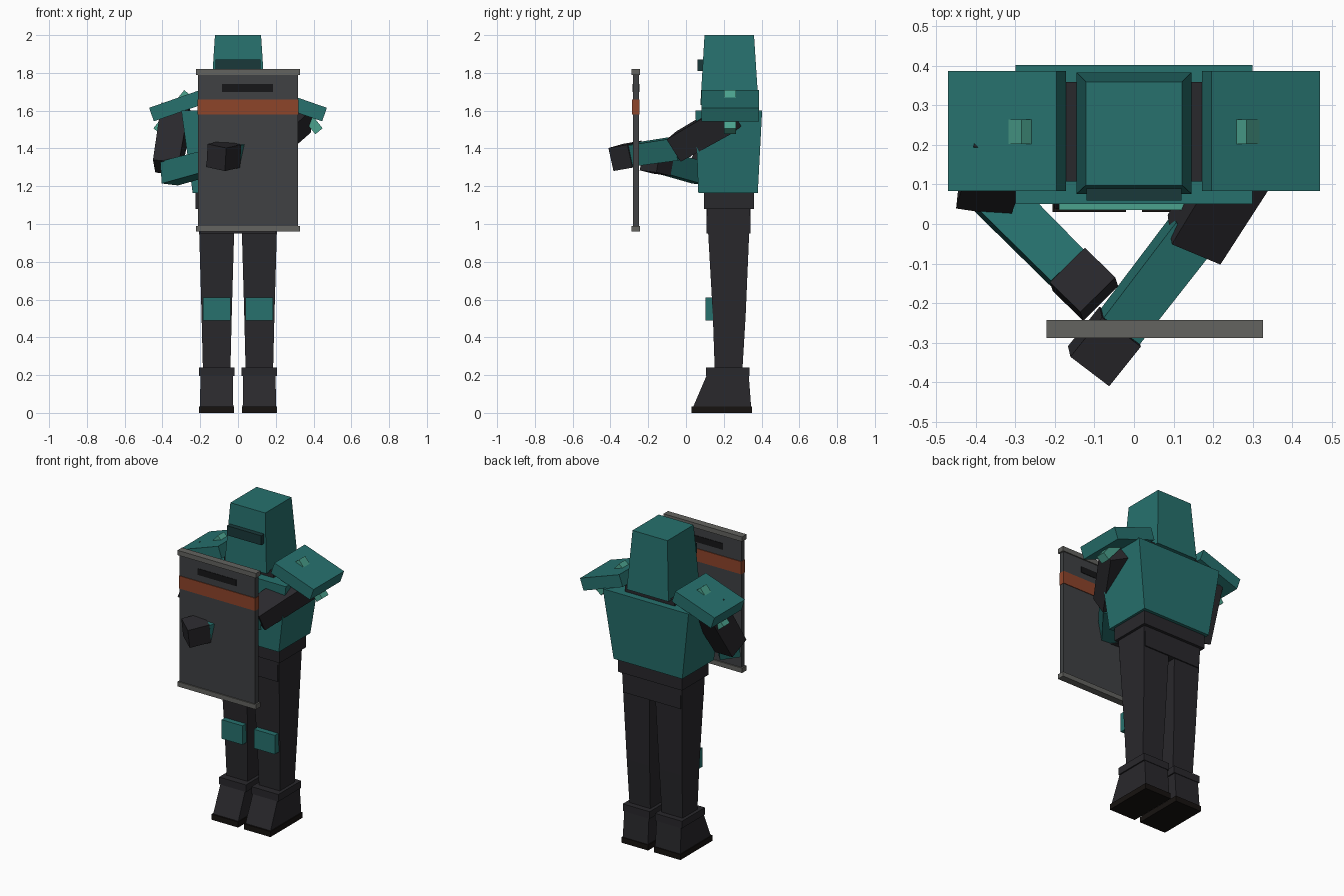
import bpy, bmesh, math
from mathutils import Vector, Matrix

if "Cube" in bpy.data.objects:
    bpy.data.objects.remove(bpy.data.objects["Cube"])


def mat(name, r, g, b):
    m = bpy.data.materials.new(name)
    m.diffuse_color = (r, g, b, 1)
    m.use_nodes = True
    m.node_tree.nodes["Principled BSDF"].inputs["Base Color"].default_value = m.diffuse_color
    return m


TEAL = mat("teal", 0.02, 0.165, 0.155)
LIGHT = mat("light_teal", 0.07, 0.36, 0.27)
DARK = mat("dark_cloth", 0.022, 0.021, 0.025)
VISOR = mat("visor", 0.01, 0.04, 0.042)
SOLE = mat("sole", 0.008, 0.006, 0.005)
PLATE = mat("shield_grey", 0.05, 0.053, 0.057)
TRIM = mat("trim_grey", 0.125, 0.125, 0.115)
ORANGE = mat("orange", 0.27, 0.058, 0.023)
BLACK = mat("black", 0.008, 0.008, 0.009)


def loft(name, material, sections, matrix=None):
    """Stack of rectangles (z, x0, x1, y0, y1) joined into a closed solid."""
    bm = bmesh.new()
    rings = []
    for z, x0, x1, y0, y1 in sections:
        rings.append([bm.verts.new(p) for p in
                      ((x0, y0, z), (x1, y0, z), (x1, y1, z), (x0, y1, z))])
    bm.faces.new(rings[0][::-1])
    bm.faces.new(rings[-1])
    for a, b in zip(rings, rings[1:]):
        for i in range(4):
            j = (i + 1) % 4
            bm.faces.new((a[i], a[j], b[j], b[i]))
    if matrix:
        bm.transform(matrix)
    bmesh.ops.recalc_face_normals(bm, faces=bm.faces)
    me = bpy.data.meshes.new(name)
    bm.to_mesh(me)
    bm.free()
    me.materials.append(material)
    ob = bpy.data.objects.new(name, me)
    bpy.context.collection.objects.link(ob)
    return ob


def box(name, material, x0, x1, y0, y1, z0, z1):
    return loft(name, material, [(z0, x0, x1, y0, y1), (z1, x0, x1, y0, y1)])


def limb(name, material, a, b, w0, w1, roll=0):
    """Square bar from a to b, widths w0 to w1, rolled about its axis."""
    a, b = Vector(a), Vector(b)
    d = (b - a).normalized()
    side = d.cross(Vector((0, 0, 1))).normalized()
    up = side.cross(d)
    rot = Matrix((side, up, d)).transposed().to_4x4()
    m = Matrix.Translation(a) @ rot @ Matrix.Rotation(math.radians(roll), 4, 'Z')
    h0, h1, n = w0 / 2, w1 / 2, (b - a).length
    return loft(name, material, [(0, -h0, h0, -h0, h0), (n, -h1, h1, -h1, h1)], m)


# Head
loft("helmet", TEAL, [(1.63, -.146, .146, .076, .384), (2.0, -.122, .122, .098, .36)])
box("visor", VISOR, -.12, .12, .06, .12, 1.81, 1.87)
box("collar", DARK, -.173, .173, .108, .36, 1.56, 1.64)

# Body
loft("torso", TEAL, [(1.165, -.24, .24, .065, .38), (1.6, -.30, .30, .05, .403)])
box("chest_strip", LIGHT, -.19, .19, .035, .08, 1.40, 1.46)
box("belt", DARK, -.225, .225, .095, .36, 1.08, 1.165)
box("pelvis", DARK, -.20, .20, .108, .342, .95, 1.09)

for s, label in ((-1, "left"), (1, "right")):
    # Leg, knee pad and boot
    c = s * .113
    loft(label + "_leg", DARK, [(.2, c - .072, c + .072, .153, .297),
                                (.52, c - .08, c + .08, .142, .316),
                                (1.08, c - .096, c + .096, .11, .34)])
    box(label + "_knee_pad", TEAL, c - .073, c + .073, .102, .16, .49, .61)
    loft(label + "_boot", DARK, [(.03, c - .088, c + .088, .037, .345),
                                 (.2, c - .086, c + .086, .11, .332)])
    box(label + "_boot_cuff", DARK, c - .094, c + .094, .107, .336, .195, .24)
    box(label + "_sole", SOLE, c - .093, c + .093, .03, .35, 0, .035)
    # Tilted shoulder plate with a peg through it
    m = Matrix.Translation((s * .321, .235, 1.627)) @ \
        Matrix.Rotation(s * math.radians(19.2), 4, 'Y')
    loft(label + "_shoulder_plate", TEAL, [(-.038, -.145, .145, -.152, .152),
                                           (.038, -.145, .145, -.152, .152)], m)
    m = Matrix.Translation((s * .347, .233, 1.592)) @ \
        Matrix.Rotation(-s * math.radians(39), 4, 'Y')
    loft(label + "_shoulder_peg", LIGHT, [(-.13, -.025, .025, -.031, .031),
                                          (.13, -.025, .025, -.031, .031)], m)

# Arms: shoulder, elbow, wrist, fist end
ARMS = (
    ("left", (-.325, .25, 1.60), (-.375, .09, 1.30), (-.365, .085, 1.268),
     (-.165, -.115, 1.322), (-.088, -.19, 1.34), 10),
    ("right", (.325, .24, 1.57), (.152, -.04, 1.41), (.15, -.02, 1.405),
     (-.035, -.26, 1.37), (-.115, -.36, 1.352), 20),
)
for label, shoulder, elbow, fore, wrist, fist, roll in ARMS:
    limb(label + "_upper_arm", DARK, shoulder, elbow, .15, .14, roll)
    limb(label + "_forearm", TEAL, fore, wrist, .12, .115, roll / 2)
    limb(label + "_fist", DARK, wrist, fist, .125, .125, roll / 2)

# Shield
box("shield_plate", PLATE, -.212, .317, -.281, -.25, .97, 1.81)
box("shield_band", ORANGE, -.214, .319, -.285, -.246, 1.58, 1.66)
box("shield_slot", BLACK, -.085, .185, -.284, -.247, 1.70, 1.74)
for z, label in ((.96, "bottom"), (1.79, "top")):
    box("shield_trim_" + label, TRIM, -.222, .327, -.288, -.243, z, z + .03)
